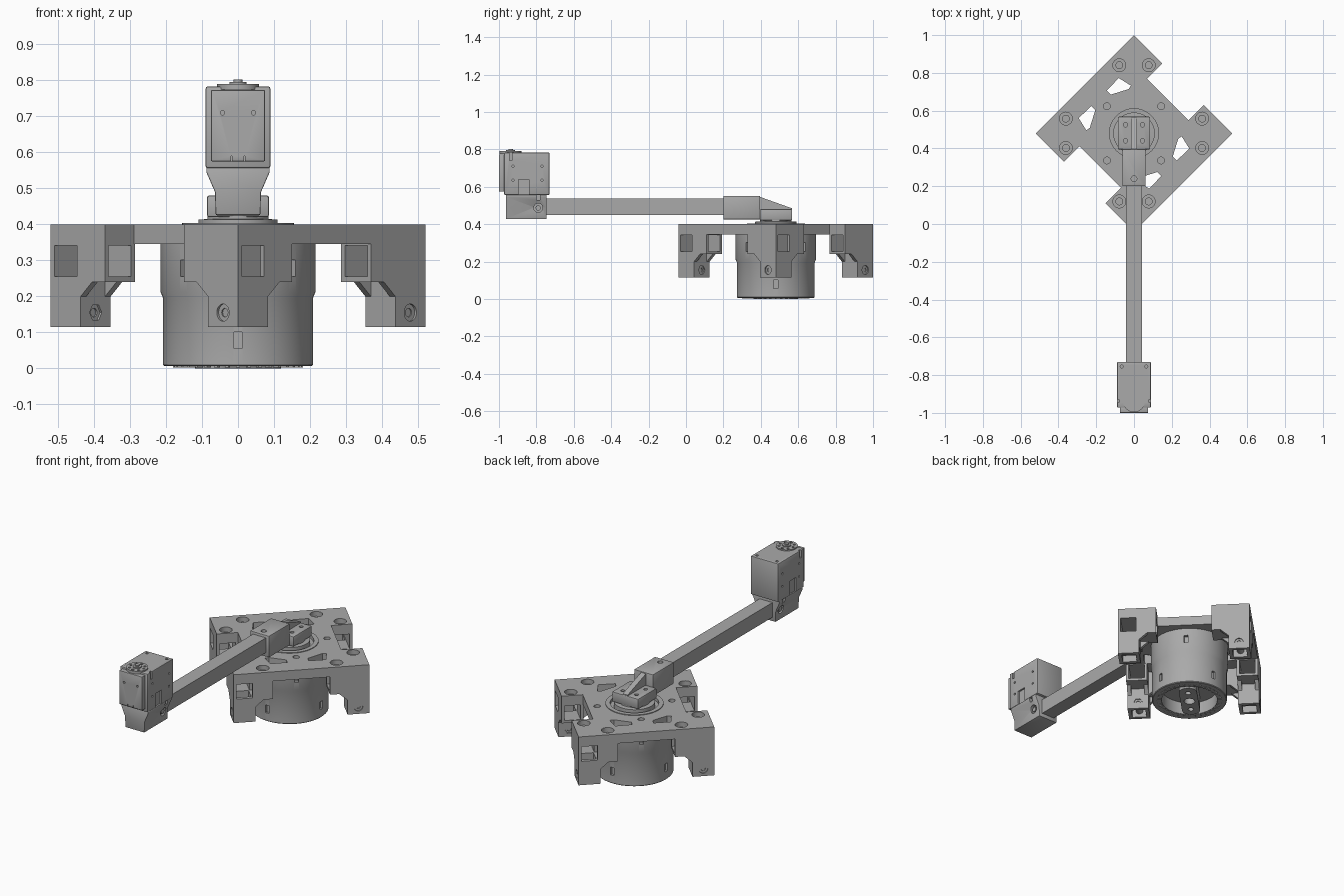
import bpy, bmesh, math
from mathutils import Matrix, Vector

if "Cube" in bpy.data.objects:
    bpy.data.objects.remove(bpy.data.objects["Cube"])

grey = bpy.data.materials.new("machine grey")
grey.use_nodes = True
GREY = (0.40, 0.40, 0.40, 1)
grey.diffuse_color = GREY
grey.node_tree.nodes["Principled BSDF"].inputs["Base Color"].default_value = GREY

# Frame of the square base: turned 45 degrees, set back from the middle
BASE = Matrix.Translation((0, 0.48, 0)) @ Matrix.Rotation(math.pi / 4, 4, 'Z')
HUB = Matrix.Translation((0, 0.48, 0))


def prism(bm, pts, a0, a1, axis='z'):
    place = {'z': lambda p, q, a: (p, q, a), 'x': lambda p, q, a: (a, p, q),
             'y': lambda p, q, a: (p, a, q)}[axis]
    lo = [bm.verts.new(place(p, q, a0)) for p, q in pts]
    hi = [bm.verts.new(place(p, q, a1)) for p, q in pts]
    bm.faces.new(lo)
    bm.faces.new(hi)
    for i in range(len(pts)):
        j = (i + 1) % len(pts)
        bm.faces.new((lo[i], lo[j], hi[j], hi[i]))


def box(bm, x0, x1, y0, y1, z0, z1):
    prism(bm, [(x0, y0), (x1, y0), (x1, y1), (x0, y1)], z0, z1)


def cyl(bm, p, q, r, a0, a1, axis='z', n=32):
    prism(bm, [(p + r * math.cos(2 * math.pi * i / n), q + r * math.sin(2 * math.pi * i / n))
               for i in range(n)], a0, a1, axis)


def lathe(bm, prof, n=96):
    vs = [bm.verts.new((r, 0, z)) for r, z in prof]
    es = [bm.edges.new((a, b)) for a, b in zip(vs, vs[1:])]
    bmesh.ops.spin(bm, geom=vs + es, cent=(0, 0, 0), axis=(0, 0, 1), angle=2 * math.pi, steps=n)
    bmesh.ops.remove_doubles(bm, verts=bm.verts[:], dist=1e-5)


def to_object(name, bm):
    bmesh.ops.recalc_face_normals(bm, faces=bm.faces[:])
    me = bpy.data.meshes.new(name)
    bm.to_mesh(me)
    bm.free()
    ob = bpy.data.objects.new(name, me)
    bpy.context.collection.objects.link(ob)
    return ob


def make(name, bm, cutter=None, bevel=0, matrix=Matrix()):
    ob = to_object(name, bm)
    ob.data.materials.append(grey)
    bpy.ops.object.select_all(action='DESELECT')
    bpy.context.view_layer.objects.active = ob
    ob.select_set(True)
    if bevel:
        m = ob.modifiers.new("bevel", 'BEVEL')
        m.width, m.segments = bevel, 2
        bpy.ops.object.modifier_apply(modifier=m.name)
    if cutter:
        tool = to_object("cutter", cutter)
        tool.hide_render = True
        m = ob.modifiers.new("cut", 'BOOLEAN')
        m.operation, m.object, m.solver, m.use_self = 'DIFFERENCE', tool, 'EXACT', True
        bpy.ops.object.modifier_apply(modifier=m.name)
        bpy.data.objects.remove(tool)
    bpy.ops.object.shade_smooth_by_angle(angle=math.radians(30))
    ob.matrix_world = matrix
    return ob


new = bmesh.new
S, N, T = 0.368, 0.253, 0.155       # half side, notch depth, tab start

# Top plate: square with a notch on two sides, bolt holes and lightening cutouts
bm, cut = new(), new()
prism(bm, [(-S, -S), (S, -S), (S, -T), (N, -T), (N, T), (S, T),
           (S, S), (-S, S), (-S, T), (-N, T), (-N, -T), (-S, -T)], 0.345, 0.40)
for sx in (-1, 1):
    for sy in (-1, 1):
        for u, v in ((0.31, 0.2), (0.2, 0.31)):
            cyl(cut, sx * u, sy * v, 0.034, 0.372, 0.42)
            cyl(cut, sx * u, sy * v, 0.018, 0.33, 0.38)
        prism(cut, [(sx * u, sy * v) for u, v in
                    ((0.058, 0.262), (0.15, 0.264), (0.167, 0.19), (0.145, 0.186), (0.058, 0.232))], 0.3, 0.45)
for k in range(4):
    a = k * math.pi / 2
    cyl(cut, 0.203 * math.cos(a), 0.203 * math.sin(a), 0.018, 0.375, 0.42)
cyl(cut, 0, 0, 0.13, 0.385, 0.42, n=64)
make("top_plate", bm, cut, matrix=BASE)

# Raised bearing ring around the turntable
bm = new()
lathe(bm, [(0.13, 0.386), (0.13, 0.404), (0.155, 0.404), (0.155, 0.39), (0.13, 0.386)])
make("bearing_ring", bm, matrix=HUB)

# Four corner legs: hollow L-shaped shoulder, column and braces
C0, C1 = 0.25, S
W0, W1 = 0.265, 0.353
for k in range(4):
    mat = BASE @ Matrix.Rotation(k * math.pi / 2, 4, 'Z')
    bm, cut = new(), new()
    prism(bm, [(T, C0), (C0, C0), (C0, T), (C1, T), (C1, C1), (T, C1)], 0.24, 0.345)
    box(cut, W0, W1, 0.1, 0.42, 0.255, 0.341)       # through window
    box(cut, 0.1, 0.3, W0, W1, 0.255, 0.341)        # blind window
    box(cut, W0 + 0.005, W1 - 0.005, W0 + 0.005, W1 - 0.005, 0.2, 0.3)
    make(f"leg_shoulder_{k + 1}", bm, cut, matrix=mat)

    bm, cut = new(), new()
    box(bm, C0, C1, C0, C1, 0.115, 0.24)
    box(cut, W0 + 0.005, W1 - 0.005, W0 + 0.005, W1 - 0.005, 0.1, 0.26)
    cyl(cut, 0.309, 0.155, 0.012, 0.2, 0.4, 'x')
    cyl(cut, 0.309, 0.155, 0.024, 0.361, 0.4, 'x')
    cyl(cut, 0.309, 0.155, 0.024, 0.2, 0.257, 'x', 6)
    make(f"leg_column_{k + 1}", bm, cut, matrix=mat)

    bm = new()
    tri = [(C0, 0.24), (C0 - 0.045, 0.24), (C0, 0.2)]
    for a in (C0, C1 - 0.022):
        prism(bm, tri, a, a + 0.022, 'y')
        prism(bm, tri, a, a + 0.022, 'x')
    make(f"leg_braces_{k + 1}", bm, matrix=mat)

    # Bolt sleeve inside the column
    bm = new()
    cyl(bm, 0.309, 0.155, 0.02, 0.262, 0.357, 'x')
    make(f"leg_bolt_{k + 1}", bm, matrix=mat)

# Motor can: open cup below, stepped wall, vent slots
bm, cut = new(), new()
lathe(bm, [(0, 0.08), (0.155, 0.08), (0.155, 0.006), (0.204, 0.006), (0.208, 0.01), (0.208, 0.195),
           (0.215, 0.212), (0.215, 0.345), (0, 0.345)])
for k in range(8):
    part = new()
    z = 0.055 if k % 2 == 0 else 0.255
    box(part, 0.195, 0.24, -0.011, 0.011, z, z + 0.046)
    part.transform(Matrix.Rotation(k * math.pi / 4, 4, 'Z'))
    tmp = bpy.data.meshes.new("slot")
    part.to_mesh(tmp)
    part.free()
    cut.from_mesh(tmp)
    bpy.data.meshes.remove(tmp)
make("motor_can", bm, cut, matrix=HUB)

# Ticks around the bottom rim
bm = new()
for k in range(36):
    r = Matrix.Rotation(k * math.pi / 18, 2)
    prism(bm, [r @ Vector(p) for p in ((0.158, -0.005), (0.18, -0.005), (0.18, 0.005), (0.158, 0.005))],
          0.002, 0.01)
make("rim_ticks", bm, matrix=HUB)

# Rounded bar across the cup
bm, cut = new(), new()
arc = [math.radians(-90 + 15 * i) for i in range(13)]
half = [(0.098 + 0.05 * math.cos(a), 0.05 * math.sin(a)) for a in arc]
prism(bm, half + [(-x, -y) for x, y in half], 0, 0.085)
for x, r in ((0, 0.03), (0.09, 0.016), (-0.09, 0.016)):
    cyl(cut, x, 0, r, -0.02, 0.04)
make("motor_hub_bar", bm, cut, matrix=BASE)

# Turntable
bm = new()
lathe(bm, [(0, 0.38), (0.11, 0.38), (0.11, 0.413), (0.085, 0.415), (0.085, 0.424), (0, 0.424)])
make("turntable", bm, matrix=HUB)

# Arm foot with four bolt holes, its sloping rib and the clamp
bm, cut = new(), new()
box(bm, -0.086, 0.086, 0.395, 0.568, 0.42, 0.48)
for x in (-0.045, 0.045):
    for y in (0.44, 0.525):
        cyl(cut, x, y, 0.011, 0.45, 0.5)
make("arm_foot", bm, cut, 0.006)

bm = new()
prism(bm, [(0.39, 0.43), (0.566, 0.43), (0.566, 0.485), (0.39, 0.548)], -0.016, 0.016, 'x')
make("arm_rib", bm)

bm, cut = new(), new()
box(bm, -0.062, 0.062, 0.2, 0.396, 0.425, 0.552)
cyl(cut, 0, 0.24, 0.015, 0.5, 0.6)
make("arm_clamp", bm, cut, 0.005)

bm = new()
box(bm, -0.042, 0.042, -0.76, 0.22, 0.45, 0.537)
make("arm_tube", bm)

# Bracket under the servo: narrow block flaring out at the top
bm, cut = new(), new()
prism(bm, [(-0.062, 0.427), (0.062, 0.427), (0.064, 0.49), (0.088, 0.545), (0.088, 0.558),
           (-0.088, 0.558), (-0.088, 0.545), (-0.064, 0.49)], -0.962, -0.745, 'y')
for x0, x1 in ((0.05, 0.1), (-0.1, -0.05)):
    cyl(cut, -0.79, 0.487, 0.024, x0, x1, 'x')
    box(cut, min(x0, x1), max(x0, x1), -0.80, -0.78, 0.53, 0.58)
make("servo_bracket", bm, cut, 0.003)
bm = new()
cyl(bm, -0.79, 0.487, 0.014, -0.063, 0.063, 'x')
make("bracket_bolt", bm)

# Servo body with connector notches and screw holes
bm, cut = new(), new()
box(bm, -0.09, 0.09, -0.972, -0.73, 0.556, 0.783)
for s in (-1, 1):
    a, b = sorted((s * 0.08, s * 0.12))
    box(cut, a, b, -0.895, -0.84, 0.54, 0.64)
    box(cut, a, b, -0.945, -0.93, 0.74, 0.80)
    for y in (-0.925, -0.77):
        for z in (0.635, 0.71):
            cyl(cut, y, z, 0.006, a, b, 'x', 16)
    cyl(cut, s * 0.065, -0.755, 0.008, 0.77, 0.80, n=16)
make("servo_body", bm, cut, 0.006)

# Front cover with screw holes and cable slots
bm, cut = new(), new()
box(bm, -0.075, 0.075, -1.0, -0.965, 0.575, 0.773)
for s in (-1, 1):
    cyl(cut, s * 0.043, 0.71, 0.006, -1.02, -0.99, 'y', 16)
    box(cut, s * 0.018 - 0.002, s * 0.018 + 0.002, -1.02, -0.995, 0.56, 0.59)
make("servo_cover", bm, cut, 0.003)

# Round horn on top with small screws
bm, cut = new(), new()
cyl(bm, 0, -0.938, 0.058, 0.775, 0.79, n=48)
for k in range(8):
    a = k * math.pi / 4
    cyl(cut, 0.042 * math.cos(a), -0.938 + 0.042 * math.sin(a), 0.007, 0.784, 0.80, n=16)
make("servo_horn", bm, cut)
bm = new()
cyl(bm, 0, -0.938, 0.024, 0.785, 0.796)
cyl(bm, 0, -0.938, 0.012, 0.79, 0.803)
make("horn_shaft", bm)
